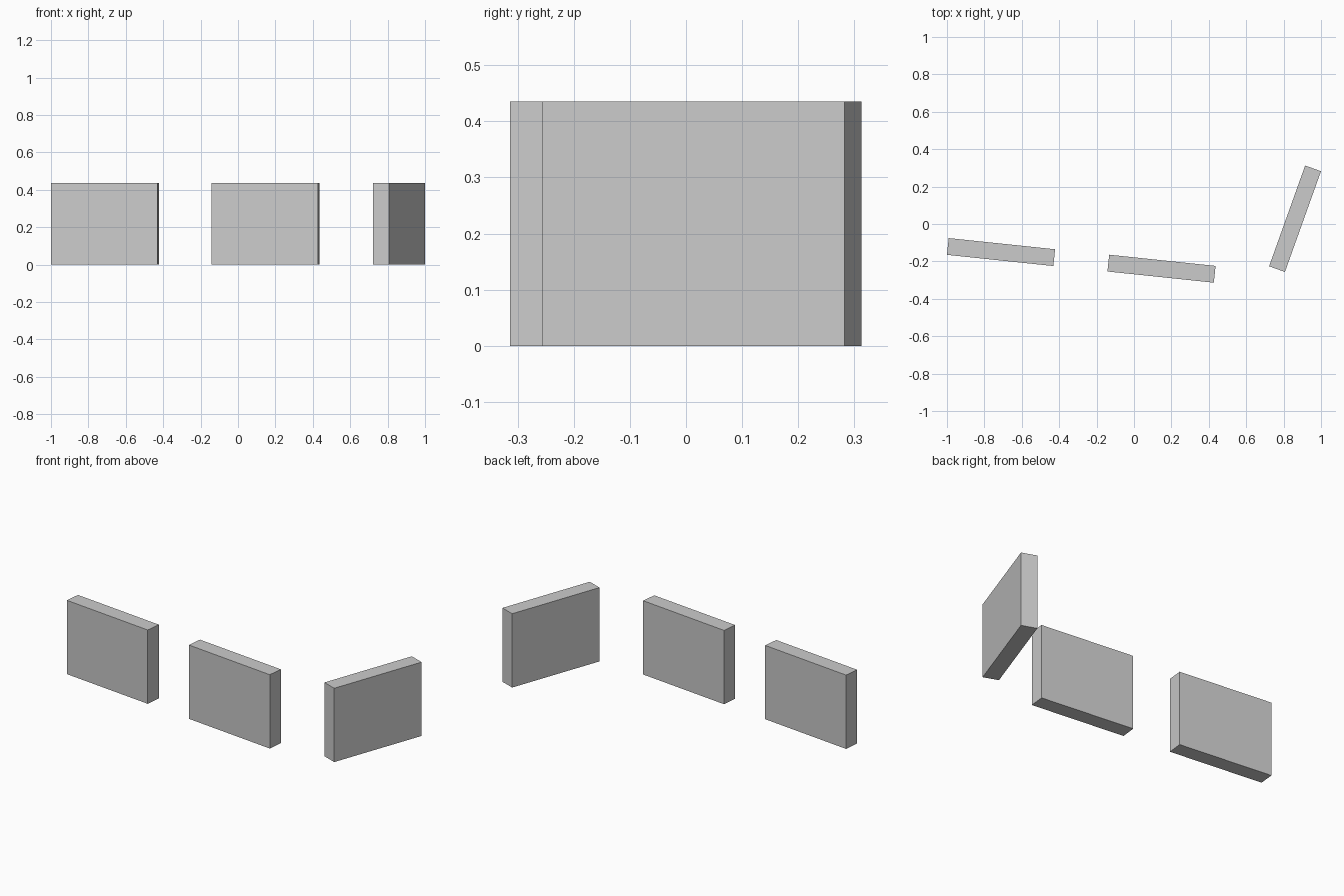
import bpy
from math import radians

if "Cube" in bpy.data.objects:
    bpy.data.objects.remove(bpy.data.objects["Cube"])

LENGTH, THICKNESS, HEIGHT = 0.572, 0.09, 0.435


def slab(name, x, y, angle):
    bpy.ops.mesh.primitive_cube_add(size=1, location=(x, y, HEIGHT / 2),
                                    rotation=(0, 0, radians(angle)))
    obj = bpy.context.object
    obj.name = name
    obj.scale = (LENGTH, THICKNESS, HEIGHT)
    return obj


# Three identical upright slabs, the right one turned sideways
slab("left_slab", -0.711, -0.15, -6)
slab("middle_slab", 0.147, -0.239, -6)
slab("right_slab", 0.861, 0.028, 70.3)
